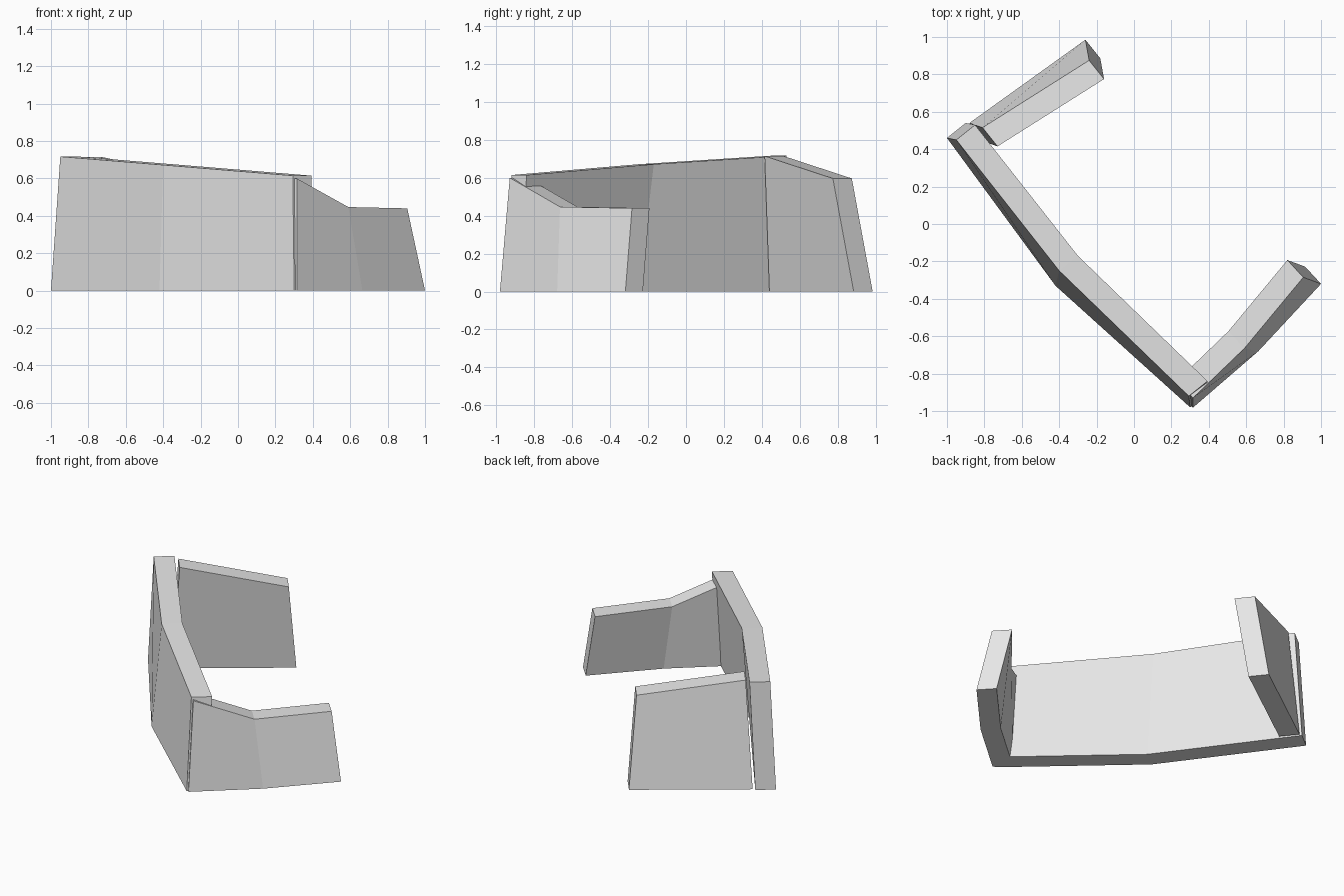
import bpy, bmesh

if "Cube" in bpy.data.objects:
    bpy.data.objects.remove(bpy.data.objects["Cube"])

stone = bpy.data.materials.new("pale_grey")
stone.diffuse_color = (0.8, 0.8, 0.8, 1)
stone.use_nodes = True
stone.node_tree.nodes["Principled BSDF"].inputs["Base Color"].default_value = stone.diffuse_color


def wall(name, sections):
    """Leaning wall; each section is outer base, inner base, inner top, outer top."""
    bm = bmesh.new()
    rings = [[bm.verts.new(p) for p in s] for s in sections]
    for a, b in zip(rings, rings[1:]):
        for i in range(4):
            j = (i + 1) % 4
            bm.faces.new((a[i], a[j], b[j], b[i]))
    bm.faces.new(rings[0])
    bm.faces.new(rings[-1])
    bmesh.ops.recalc_face_normals(bm, faces=bm.faces[:])
    mesh = bpy.data.meshes.new(name)
    bm.to_mesh(mesh)
    bm.free()
    mesh.materials.append(stone)
    ob = bpy.data.objects.new(name, mesh)
    bpy.context.collection.objects.link(ob)


def section(base, top, z, offset):
    """Cross-section from outer base and outer top points plus the thickness offset."""
    (bx, by), (tx, ty), (ox, oy) = base, top, offset
    return [(bx, by, 0), (bx + ox, by + oy, 0), (tx + ox, ty + oy, z), (tx, ty, z)]


# Long wall, bent in the middle
t = (0.10, 0.08)
joint = section((-0.42, -0.33), (-0.40, -0.25), 0.672, t)
wall("long_wall_left", [section((-1.0, 0.46), (-0.95, 0.45), 0.717, t), joint])
wall("long_wall_right", [joint, section((0.30, -0.98), (0.293, -0.92), 0.615, t)])

# Low side wall with a sloping shoulder
t = (-0.085, 0.092)
wall("low_wall", [section((0.315, -0.982), (0.315, -0.93), 0.60, t),
                  section((0.665, -0.68), (0.59, -0.665), 0.447, t),
                  section((1.0, -0.32), (0.905, -0.285), 0.44, t)])

# Detached rear wall
t = (0.08, -0.10)
wall("rear_wall", [section((-0.88, 0.54), (-0.81, 0.515), 0.715, t),
                   section((-0.26, 0.985), (-0.24, 0.875), 0.597, t)])
